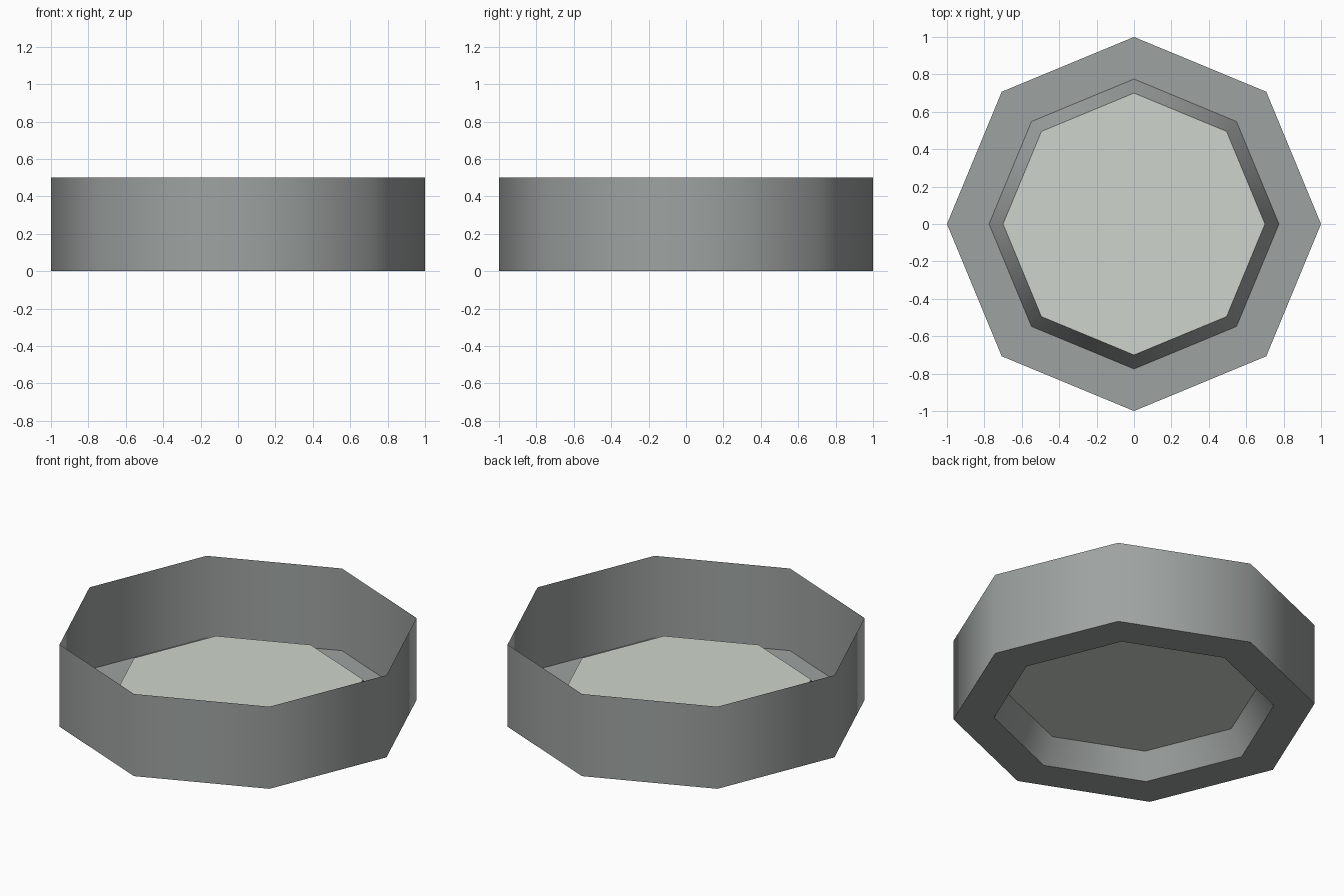
import bpy, bmesh, math

if "Cube" in bpy.data.objects:
    bpy.data.objects.remove(bpy.data.objects["Cube"])

SIDES = 8


def material(name, rgb):
    m = bpy.data.materials.new(name)
    m.diffuse_color = (*rgb, 1.0)
    m.use_nodes = True
    m.node_tree.nodes["Principled BSDF"].inputs["Base Color"].default_value = m.diffuse_color
    return m


def add_object(name, bm, mat):
    mesh = bpy.data.meshes.new(name)
    bm.to_mesh(mesh)
    bm.free()
    mesh.materials.append(mat)
    obj = bpy.data.objects.new(name, mesh)
    bpy.context.collection.objects.link(obj)
    return obj


def ring(bm, radius, z):
    return [bm.verts.new((radius * math.cos(2 * math.pi * i / SIDES),
                          radius * math.sin(2 * math.pi * i / SIDES), z))
            for i in range(SIDES)]


grey = material("frame grey", (0.34, 0.365, 0.355))
pale = material("pale panel", (0.617, 0.665, 0.604))

# Frame: thin outer wall, flat bottom flange, sloped inner lip
profile = [(1.0, 0.5), (1.0, 0.0), (0.775, 0.0), (0.70, 0.15)]
bm = bmesh.new()
rings = [ring(bm, r, z) for r, z in profile]
for a, b in zip(rings, rings[1:]):
    for i in range(SIDES):
        j = (i + 1) % SIDES
        f = bm.faces.new((a[i], b[i], b[j], a[j]))
        f.smooth = True
# Keep the corners between bands crisp, the walls round-shaded
for loop in rings:
    for i in range(SIDES):
        bm.edges.get((loop[i], loop[(i + 1) % SIDES])).smooth = False
add_object("octagonal_frame", bm, grey)

# Panel: flat octagon set on the lip
bm = bmesh.new()
bm.faces.new(ring(bm, 0.70, 0.15))
add_object("raised_panel", bm, pale)
